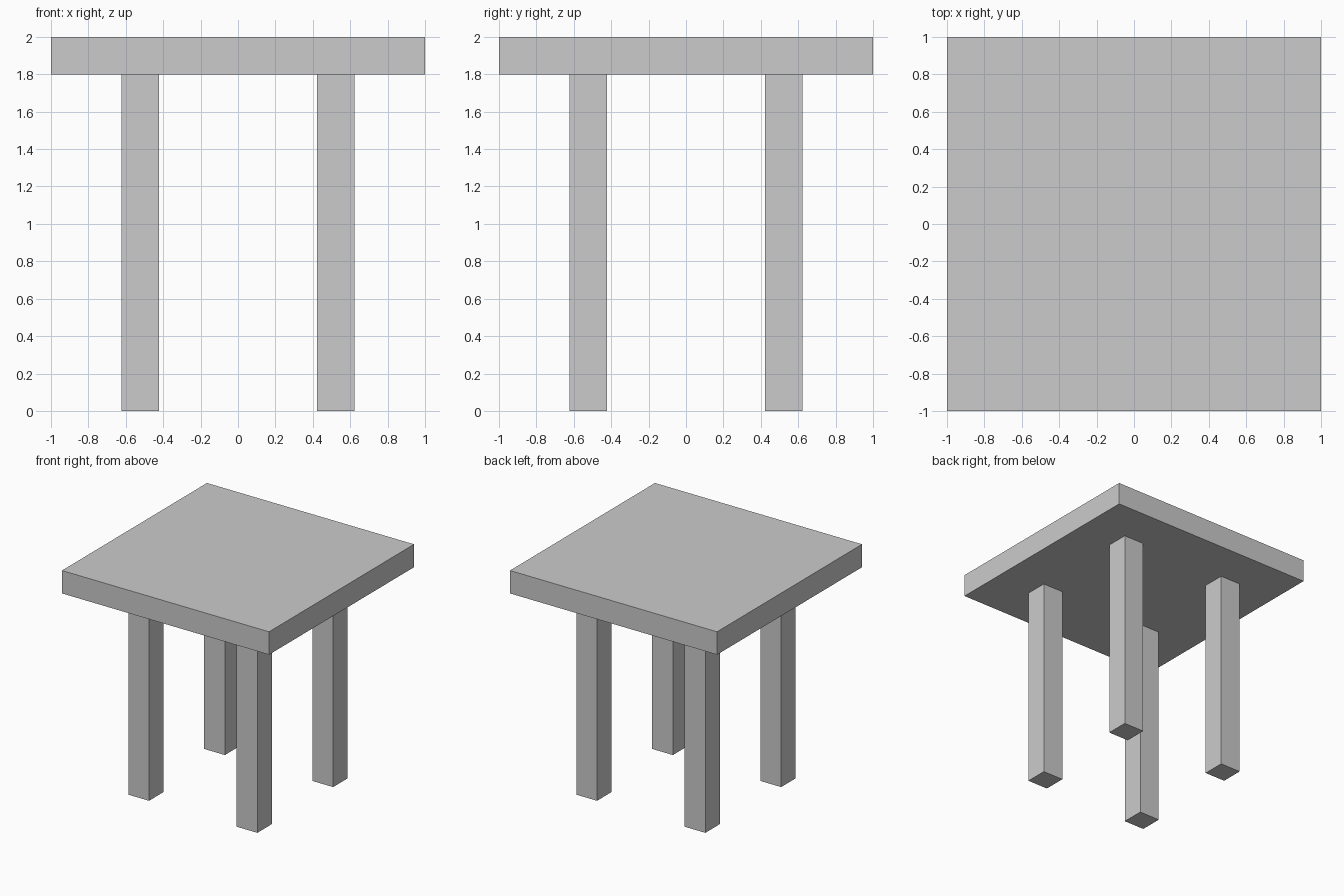
import bpy

if "Cube" in bpy.data.objects:
    bpy.data.objects.remove(bpy.data.objects["Cube"])


def box(name, size, location):
    """Add a named flat-shaded box with its dimensions baked into the mesh."""
    bpy.ops.mesh.primitive_cube_add(size=1, location=location)
    obj = bpy.context.object
    obj.name = name
    obj.scale = size
    bpy.ops.object.transform_apply(location=False, rotation=False, scale=True)
    return obj


TOP_THICKNESS = 0.2
LEG_HEIGHT = 1.8
LEG_WIDTH = 0.2
LEG_OFFSET = 0.523

# Square table top
box("table_top", (2, 2, TOP_THICKNESS), (0, 0, LEG_HEIGHT + TOP_THICKNESS / 2))

# Four square legs, set in from the edges
for depth, y in (("front", -LEG_OFFSET), ("back", LEG_OFFSET)):
    for side, x in (("left", -LEG_OFFSET), ("right", LEG_OFFSET)):
        box(f"{depth}_{side}_leg", (LEG_WIDTH, LEG_WIDTH, LEG_HEIGHT),
            (x, y, LEG_HEIGHT / 2))
